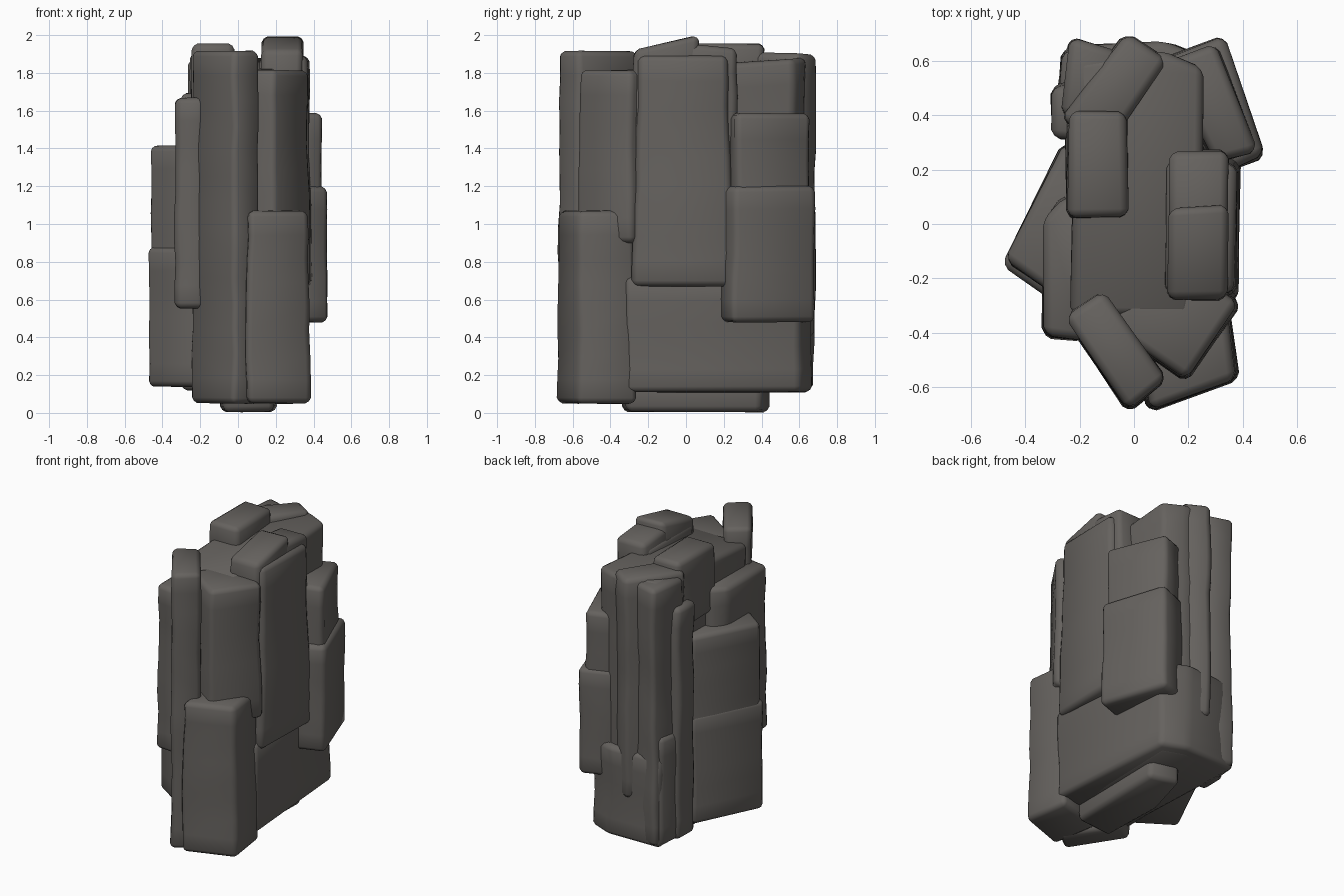
import bpy, bmesh
from mathutils import Vector, noise

if "Cube" in bpy.data.objects:
    bpy.data.objects.remove(bpy.data.objects["Cube"])

stone = bpy.data.materials.new("dark stone")
stone.diffuse_color = (0.13, 0.121, 0.112, 1)
stone.use_nodes = True
stone.node_tree.nodes["Principled BSDF"].inputs["Base Color"].default_value = stone.diffuse_color


def block(name, pts, z0, z1, slope=(0, 0), taper=1.0, bevel=0.03):
    """Weathered prism: footprint pts, heights z0..z1, top tilt (per x, per y), top scale."""
    bm = bmesh.new()
    n = len(pts)
    cx = sum(p[0] for p in pts) / n
    cy = sum(p[1] for p in pts) / n
    levels = max(2, round((z1 - z0) / 0.13))
    rings = []
    for i in range(levels + 1):
        t = i / levels
        s = 1 + (taper - 1) * t
        ring = []
        for x, y in pts:
            top = z1 + slope[0] * (x - cx) + slope[1] * (y - cy)
            ring.append(bm.verts.new((cx + (x - cx) * s, cy + (y - cy) * s, z0 + (top - z0) * t)))
        rings.append(ring)
    for a, b in zip(rings, rings[1:]):
        for j in range(n):
            k = (j + 1) % n
            bm.faces.new((a[j], a[k], b[k], b[j]))
    bm.faces.new(rings[0][::-1])
    bm.faces.new(rings[-1])
    bmesh.ops.recalc_face_normals(bm, faces=bm.faces)
    edges = [e for e in bm.edges if e.calc_face_angle(0) > 0.3]
    bmesh.ops.bevel(bm, geom=edges, offset=bevel, segments=2, profile=0.4, affect='EDGES')
    # gentle erosion of the faces
    for v in bm.verts:
        d = noise.noise_vector(v.co * 4 + Vector((cx * 9, cy * 9, z1 * 3)))
        v.co += Vector((d.x * 0.013, d.y * 0.013, d.z * 0.006))
    me = bpy.data.meshes.new(name)
    bm.to_mesh(me)
    bm.free()
    me.materials.append(stone)
    ob = bpy.data.objects.new(name, me)
    bpy.context.collection.objects.link(ob)
    ob.select_set(True)
    bpy.context.view_layer.objects.active = ob


def rect(x0, x1, y0, y1):
    return [(x0, y0), (x1, y0), (x1, y1), (x0, y1)]


# central mass and foot
block("core", [(-0.23, -0.34), (0.2, -0.34), (0.25, 0), (0.255, 0.57), (0.1, 0.63), (-0.21, 0.6)],
      0.11, 1.85, (0, 0.07))
block("lower_core", [(-0.22, -0.3), (0.36, -0.32), (0.29, 0.6), (0.12, 0.67), (-0.25, 0.655)], 0.11, 0.72)
block("foot", [(-0.08, -0.34), (0.19, -0.32), (0.2, 0.4), (0.0, 0.45), (-0.1, 0.1)], 0.005, 0.2)

# front slabs
block("front_left_slab", [(-0.26, -0.34), (-0.11, -0.24), (0.125, -0.575), (-0.02, -0.695)], 0.05, 1.915, taper=0.97)
block("front_right_slab", [(0.05, -0.695), (0.385, -0.575), (0.35, -0.26), (0.0, -0.35)], 0.05, 1.07, taper=0.94)
block("front_corner_slab", [(0.19, -0.585), (0.395, -0.29), (0.105, -0.085), (-0.1, -0.375)], 0.9, 1.815, taper=0.95)

# right side
block("right_slab", [(0.1, -0.285), (0.385, -0.285), (0.395, 0.25), (0.1, 0.27)], 0.67, 1.89, taper=0.88)
block("right_cap_front", rect(0.125, 0.345, -0.28, 0.06), 1.3, 1.96, (0, 0.24))
block("right_cap_back", rect(0.125, 0.345, -0.05, 0.27), 1.3, 1.945, (0, -0.1))
block("back_right_upper", [(0.11, 0.59), (0.3, 0.66), (0.455, 0.27), (0.3, 0.22)], 0.9, 1.585)
block("back_right_lower", [(0.11, 0.61), (0.33, 0.69), (0.485, 0.25), (0.3, 0.17)], 0.48, 1.2, taper=0.98)

# left side
block("left_lower", [(-0.485, -0.15), (-0.19, -0.35), (0.05, 0.1), (-0.26, 0.3)], 0.14, 0.875)
block("left_upper", [(-0.475, -0.14), (-0.19, -0.33), (0.05, 0.1), (-0.25, 0.3)], 0.7, 1.415)
block("left_slab", [(-0.335, -0.415), (-0.18, -0.435), (-0.1, 0.1), (-0.26, 0.12), (-0.335, 0.02)],
      0.55, 1.67, taper=0.95)

# back and top
block("back_slab", [(-0.27, 0.39), (-0.03, 0.7), (0.12, 0.6), (-0.09, 0.29)], 0.4, 1.905, (0, -0.04))
block("back_left_column", [(-0.265, 0.4), (-0.235, 0.68), (-0.06, 0.63), (-0.05, 0.38)], 0.12, 1.87)
block("back_left_side", [(-0.3, 0.32), (-0.3, 0.51), (-0.1, 0.52), (-0.1, 0.3)], 0.12, 1.69)
block("back_left_step", [(-0.29, 0.36), (-0.26, 0.64), (-0.05, 0.63), (-0.05, 0.34)], 0.12, 0.85)
block("top_slab", rect(-0.25, -0.02, 0.01, 0.42), 1.5, 1.955, taper=0.95)

bpy.ops.object.shade_smooth_by_angle(angle=0.7)
